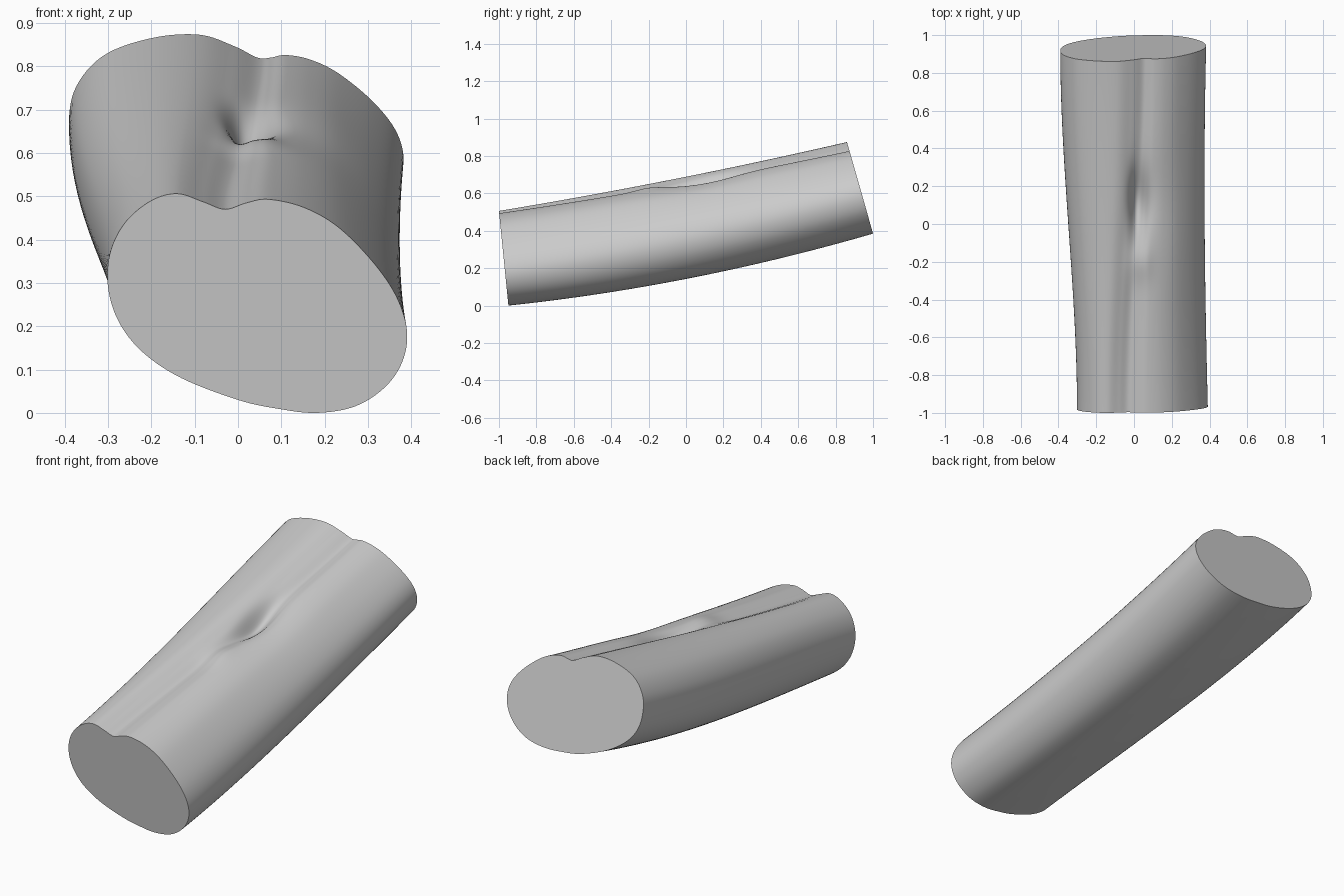
import bpy, bmesh, math
from mathutils import Vector

if "Cube" in bpy.data.objects:
    bpy.data.objects.remove(bpy.data.objects["Cube"])

# End outlines (x, z), matched point by point from the underside round
FRONT = [(.18, .0), (.27, .015), (.34, .06), (.38, .12), (.39, .19), (.365, .27),
         (.31, .35), (.23, .43), (.15, .475), (.07, .493), (.02, .485), (-.03, .47),
         (-.08, .487), (-.14, .506), (-.2, .49), (-.26, .44), (-.295, .37), (-.3, .29),
         (-.275, .21), (-.22, .14), (-.13, .08), (0, .03), (.09, .01)]
BACK = [(.12, .385), (.22, .40), (.30, .44), (.36, .505), (.382, .58), (.365, .65),
        (.31, .72), (.23, .785), (.165, .816), (.11, .826), (.075, .82), (.045, .82),
        (-.01, .847), (-.09, .873), (-.2, .865), (-.31, .825), (-.375, .75), (-.39, .66),
        (-.37, .58), (-.31, .51), (-.21, .45), (-.08, .405), (.02, .39)]
STEPS, RINGS = 8, 140


def smooth_loop(points):
    """Closed Catmull-Rom curve through the points."""
    p = [Vector(q) for q in points]
    n, out = len(p), []
    for i in range(n):
        a, b, c, d = (p[(i + k) % n] for k in (-1, 0, 1, 2))
        for s in range(STEPS):
            t = s / STEPS
            out.append(.5 * (2 * b + (c - a) * t + (2 * a - 5 * b + 4 * c - d) * t * t
                             + (3 * b - a - 3 * c + d) * t ** 3))
    return out


def hill(v, centre, width):
    return math.exp(-((v - centre) / width) ** 2)


def surface_point(f, b, t):
    ease = t * t * (3 - 2 * t)
    bow = 4 * t * (1 - t)
    height = min(1, max(0, f.y / .5))
    x = f.x + (b.x - f.x) * ease - .012 * bow * max(0, f.x / .39)
    z = f.y + (b.y - f.y) * t - bow * (.045 - .03 * height)
    # Slanted end planes
    y0 = -1 + (.505 - f.y) * .1
    y1 = 1 - (b.y - .385) * .285
    y = y0 + (y1 - y0) * t
    # Fold, shallow hollow and raised lip along the top groove
    if f.y > .3:
        side = .035 if x < .012 else .07
        z -= .06 * hill(x, .012, side) * hill(y, .13, .15)
        z -= .012 * hill(x, .13, .10) * hill(y, .08, .25)
        z += .018 * hill(x, .03, .06) * hill(y, -.2, .10)
    return x, y, z


# Lofted body with flat end caps
front, back = smooth_loop(FRONT), smooth_loop(BACK)
bm = bmesh.new()
rings = [[bm.verts.new(surface_point(f, b, i / RINGS)) for f, b in zip(front, back)]
         for i in range(RINGS + 1)]
n = len(front)
for r, s in zip(rings, rings[1:]):
    for j in range(n):
        k = (j + 1) % n
        bm.faces.new((r[j], r[k], s[k], s[j]))
bm.faces.new(rings[0])
bm.faces.new(rings[-1])
bmesh.ops.recalc_face_normals(bm, faces=bm.faces)

mesh = bpy.data.meshes.new("grooved_body")
bm.to_mesh(mesh)
bm.free()
body = bpy.data.objects.new("grooved_body", mesh)
bpy.context.collection.objects.link(body)

grey = bpy.data.materials.new("plain grey")
grey.diffuse_color = (.6, .6, .6, 1)
grey.use_nodes = True
grey.node_tree.nodes["Principled BSDF"].inputs["Base Color"].default_value = grey.diffuse_color
mesh.materials.append(grey)

bpy.context.view_layer.objects.active = body
body.select_set(True)
bpy.ops.object.shade_smooth_by_angle(angle=math.radians(40))
